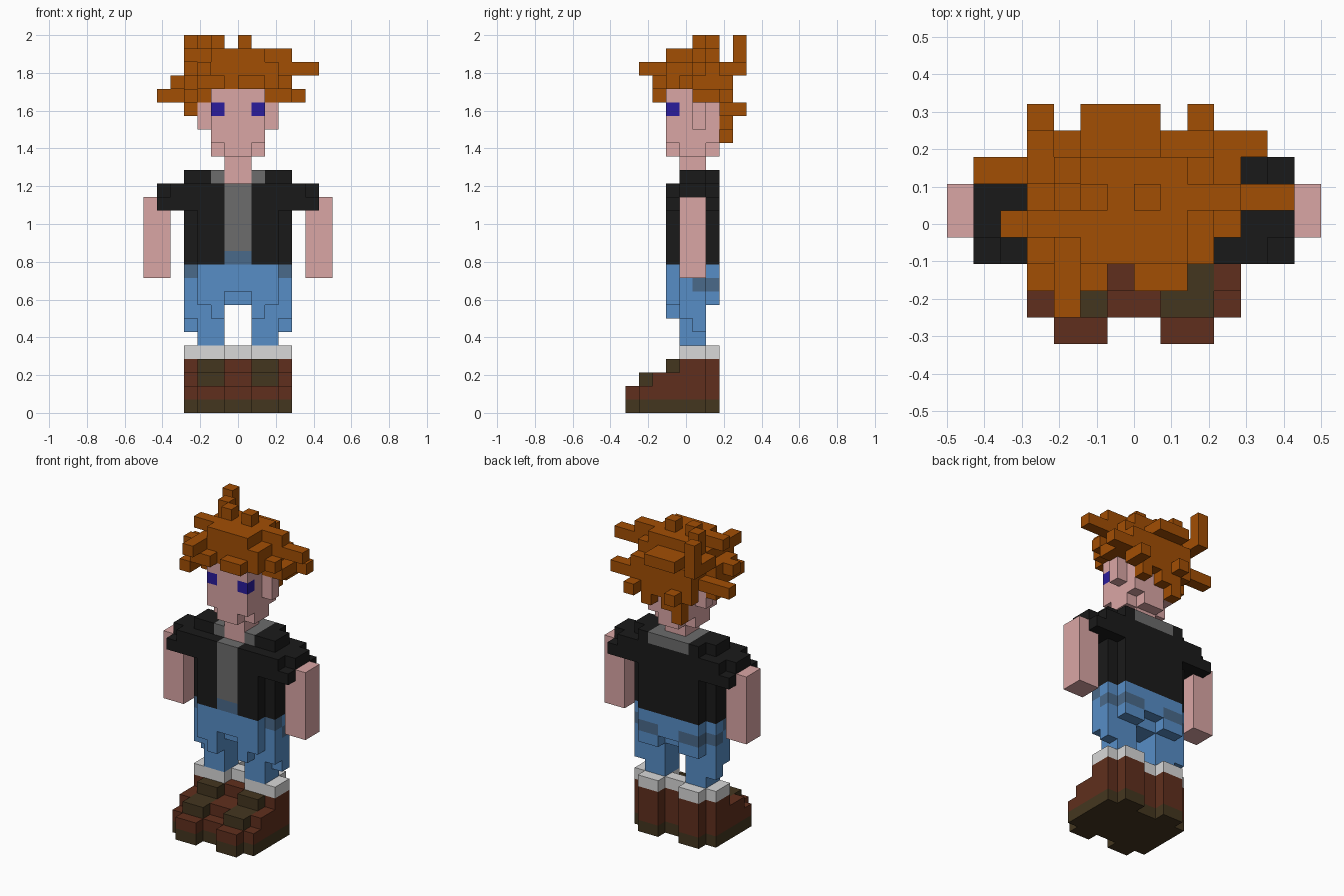
import bpy, bmesh
from mathutils import Vector

if "Cube" in bpy.data.objects:
    bpy.data.objects.remove(bpy.data.objects["Cube"], do_unlink=True)

U = 1 / 14          # edge of one block
MID_Y = 4.5         # block rows from front to back run 0 to 9


def linear(c):
    c /= 255
    return c / 12.92 if c <= 0.04045 else ((c + 0.055) / 1.055) ** 2.4


def material(name, code):
    m = bpy.data.materials.new(name)
    col = (*[linear(c) for c in bytes.fromhex(code)], 1)
    m.diffuse_color = col
    m.use_nodes = True
    m.node_tree.nodes["Principled BSDF"].inputs["Base Color"].default_value = col
    return m


MATS = {
    "hair": material("ginger hair", "a24e04"),
    "skin": material("skin", "daa6a5"),
    "eye": material("eye blue", "2a1c9c"),
    "black": material("jacket black", "1a1a1a"),
    "grey": material("shirt grey", "6c6c6c"),
    "blue": material("denim blue", "578dc6"),
    "slate": material("denim shade", "4a6a8a"),
    "white": material("sock white", "d8d8d8"),
    "brown": material("boot leather", "602f1d"),
    "olive": material("boot sole and laces", "44361f"),
}

grid = {}           # block position -> (part, colour); later boxes replace earlier ones


def box(part, colour, x, y, z):
    """Fill the blocks inside three (start, end) spans."""
    for i in range(*x):
        for j in range(*y):
            for k in range(*z):
                grid[i, j, k] = (part, colour)


def pair(part, colour, x, y, z):
    """A box on the left and its mirror image on the right."""
    box(part, colour, x, y, z)
    box(part.replace("left", "right"), colour, (-x[1], -x[0]), y, z)


def tuft(tip, step):
    """Grow a lock of hair from its tip until it meets the head."""
    pos = tip
    while pos not in grid:
        grid[pos] = ("hair", "hair")
        pos = tuple(p + s for p, s in zip(pos, step))


FOOT, STRIP = (0, 4), (1, 3)        # full foot width and its raised middle strip

# Boots: the sides step back with height, the middle strip sticks out in front and behind
for level, front in enumerate((1, 1, 2, 4)):
    colour = "brown" if level else "olive"
    z = (level, level + 1)
    pair("left_boot", colour, FOOT, (front, 6), z)
    pair("left_boot", colour, STRIP, (front - 1, 7), z)
# Laces
pair("left_boot", "olive", STRIP, (1, 3), (2, 3))
pair("left_boot", "olive", STRIP, (3, 4), (3, 4))

# Socks
pair("left_sock", "white", FOOT, (5, 6), (4, 5))
pair("left_sock", "white", (1, 4), (4, 5), (4, 5))
pair("left_sock", "white", STRIP, (6, 7), (4, 5))

# Trousers, with shaded pockets and buckle
pair("left_trouser_leg", "blue", STRIP, (4, 6), (5, 8))
pair("left_trouser_leg", "blue", (3, 4), (5, 6), (6, 8))
pair("left_trouser_leg", "blue", (3, 4), (4, 5), (7, 8))
pair("left_trouser_leg", "blue", (1, 2), (3, 4), (7, 8))
box("trouser_hips", "blue", (-4, 4), (4, 6), (8, 11))
pair("trouser_hips", "blue", STRIP, (3, 7), (8, 11))
box("trouser_hips", "blue", (-1, 1), (3, 7), (9, 11))
pair("trouser_hips", "slate", (3, 4), (4, 5), (10, 11))
pair("trouser_hips", "slate", (1, 4), (5, 6), (9, 10))
pair("trouser_hips", "slate", STRIP, (6, 7), (9, 10))
box("belt_buckle", "slate", (-1, 1), (3, 4), (11, 12))

# Jacket with stepped sleeves, open over a shirt with a collar
box("jacket", "black", (-4, 4), (4, 6), (11, 17))
box("jacket", "black", (-3, 3), (4, 7), (11, 17))
pair("jacket", "black", STRIP, (3, 4), (11, 17))
pair("jacket", "black", (2, 3), (4, 7), (17, 18))
pair("jacket", "black", (3, 4), (4, 6), (17, 18))
pair("left_sleeve", "black", (3, 6), (3, 7), (15, 16))
pair("left_sleeve", "black", (3, 5), (3, 7), (16, 17))
pair("left_sleeve", "black", (5, 6), (4, 6), (16, 17))
box("shirt", "grey", (-1, 1), (3, 4), (12, 17))
box("shirt_collar", "grey", (-2, 2), (4, 7), (17, 18))

# Arms: the inner half ends under the sleeve
pair("left_arm", "skin", (5, 7), (4, 6), (10, 15))
pair("left_arm", "skin", (6, 7), (4, 6), (15, 16))

# Neck, head with a narrowed jaw, ears and eyes
box("neck", "skin", (-1, 1), (4, 6), (17, 19))
box("head", "skin", (-2, 2), (3, 7), (20, 24))
box("head", "skin", (-1, 1), (3, 7), (19, 20))
box("head", "skin", (-2, 2), (4, 6), (19, 20))
pair("left_ear", "skin", (2, 3), (5, 6), (21, 23))
pair("left_eye", "eye", (1, 2), (3, 4), (22, 23))

# Hair: cap, back and crown
box("hair", "hair", (-3, 3), (3, 7), (24, 26))
box("hair", "hair", (-3, 3), (7, 8), (22, 25))
box("hair", "hair", (-2, 2), (3, 7), (26, 27))

# Locks sticking out on each side
for tip in ((-6, 6, 23), (-4, 5, 23), (-4, 5, 22), (-5, 4, 24),
            (-4, 3, 24), (-4, 5, 24), (-4, 6, 25), (-4, 4, 26)):
    tuft(tip, (1, 0, 0))
for tip in ((3, 6, 23), (3, 5, 23), (4, 7, 23), (3, 4, 24), (5, 5, 25), (3, 5, 26)):
    tuft(tip, (-1, 0, 0))
# Fringe
for tip in ((-4, 2, 23), (-3, 2, 24), (-2, 2, 24), (0, 2, 24), (1, 2, 24), (-3, 1, 25)):
    tuft(tip, (0, 1, 0))
# Locks at the back
for tip in ((-2, 8, 25), (-1, 8, 25), (0, 8, 25), (2, 8, 22), (-2, 8, 22), (-4, 8, 25)):
    tuft(tip, (0, -1, 0))
# Upright spikes on the crown, then the nape
for tip in ((-4, 8, 27), (-2, 5, 27), (-3, 6, 27), (0, 5, 27)):
    tuft(tip, (0, 0, -1))
for tip in ((-2, 7, 20), (-1, 7, 21), (1, 7, 21)):
    tuft(tip, (0, 0, 1))

# Turn each part's blocks into a shell of outer faces
SIDES = [axis * sign for axis in (Vector((1, 0, 0)), Vector((0, 1, 0)), Vector((0, 0, 1)))
         for sign in (1, -1)]
for part in dict.fromkeys(p for p, _ in grid.values()):
    bm = bmesh.new()
    blocks = {pos: colour for pos, (owner, colour) in grid.items() if owner == part}
    colours = list(dict.fromkeys(blocks.values()))
    for pos, colour in blocks.items():
        centre = Vector(pos) + Vector((0.5, 0.5 - MID_Y, 0.5))
        for n in SIDES:
            if tuple(int(p + d) for p, d in zip(pos, n)) in grid:
                continue
            a = Vector((n.y, n.z, n.x))
            b = n.cross(a)
            corners = [centre + (n - a - b) / 2, centre + (n + a - b) / 2,
                       centre + (n + a + b) / 2, centre + (n - a + b) / 2]
            face = bm.faces.new([bm.verts.new(c * U) for c in corners])
            face.material_index = colours.index(colour)
    bmesh.ops.remove_doubles(bm, verts=bm.verts, dist=U / 100)
    mesh = bpy.data.meshes.new(part)
    bm.to_mesh(mesh)
    bm.free()
    for c in colours:
        mesh.materials.append(MATS[c])
    bpy.context.scene.collection.objects.link(bpy.data.objects.new(part, mesh))
